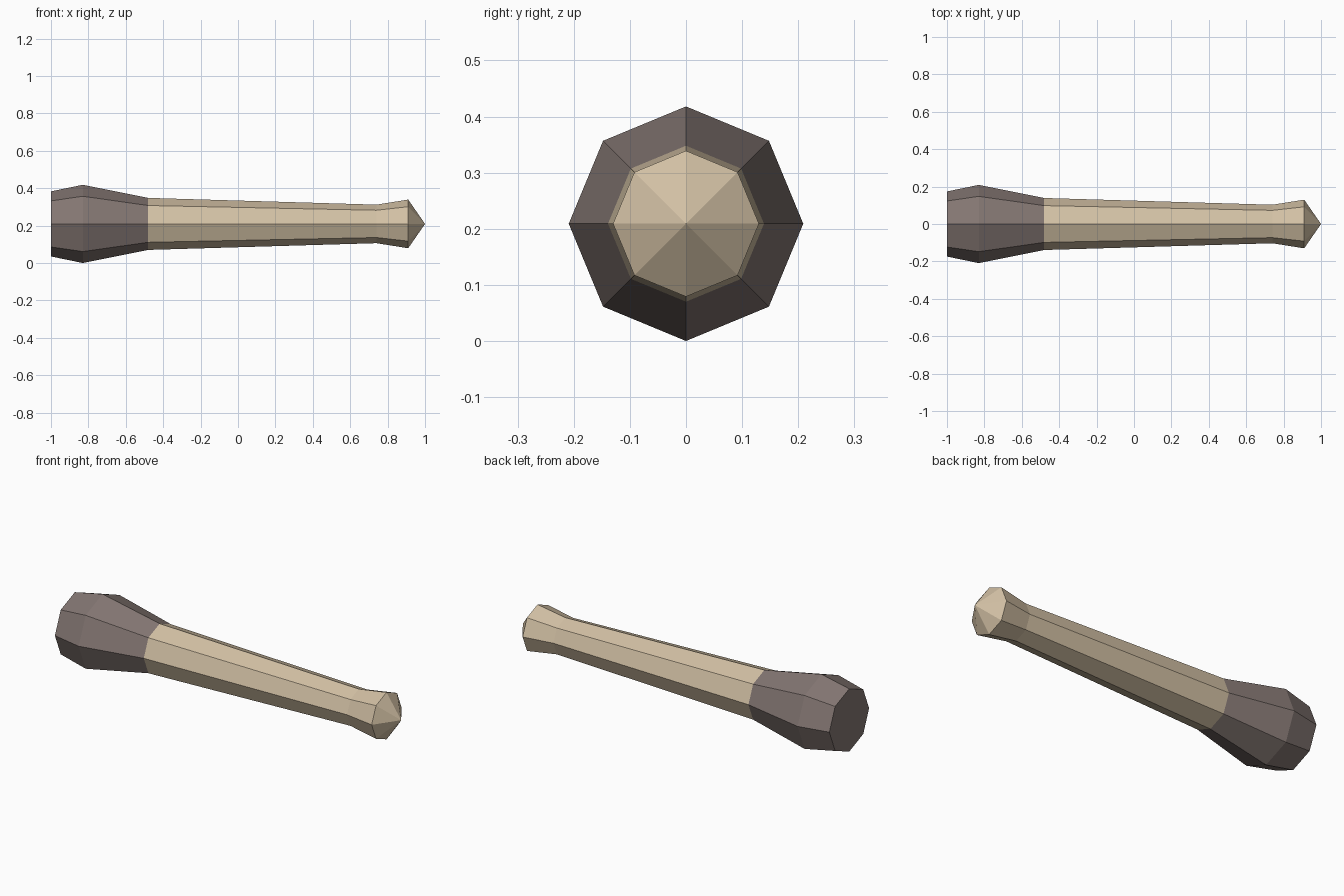
import bpy
import bmesh
from math import cos, sin, pi

SIDES = 8
AXIS_Z = 0.209

cube = bpy.data.objects.get("Cube")
if cube:
    bpy.data.objects.remove(cube, do_unlink=True)


def make_material(name, rgb):
    mat = bpy.data.materials.new(name)
    mat.use_nodes = True
    color = (*rgb, 1.0)
    mat.diffuse_color = color
    mat.node_tree.nodes["Principled BSDF"].inputs["Base Color"].default_value = color
    return mat


def lathe_x(name, profile, mat, cap_start=False, tip_x=None):
    """Loft octagonal rings of (x, radius) along x, with an optional flat cap or point."""
    bm = bmesh.new()
    angles = [2 * pi * i / SIDES for i in range(SIDES)]
    rings = [[bm.verts.new((x, r * cos(a), r * sin(a))) for a in angles]
             for x, r in profile]
    for near, far in zip(rings, rings[1:]):
        for i in range(SIDES):
            j = (i + 1) % SIDES
            bm.faces.new((near[i], near[j], far[j], far[i]))
    if cap_start:
        bm.faces.new(rings[0])
    if tip_x is not None:
        tip = bm.verts.new((tip_x, 0, 0))
        for i in range(SIDES):
            bm.faces.new((rings[-1][i], rings[-1][(i + 1) % SIDES], tip))
    bmesh.ops.recalc_face_normals(bm, faces=bm.faces)
    # Open shells: make sure the side walls face away from the axis
    bm.normal_update()
    wall = bm.faces[0]
    centre = wall.calc_center_median()
    if wall.normal.y * centre.y + wall.normal.z * centre.z < 0:
        bmesh.ops.reverse_faces(bm, faces=bm.faces)
    mesh = bpy.data.meshes.new(name)
    bm.to_mesh(mesh)
    bm.free()
    mesh.materials.append(mat)
    obj = bpy.data.objects.new(name, mesh)
    obj.location.z = AXIS_Z
    bpy.context.collection.objects.link(obj)
    return obj


dark = make_material("dark brown grey", (0.227, 0.181, 0.168))
tan = make_material("pale tan", (0.645, 0.527, 0.371))

# Heavy flared head with a flat end
lathe_x("head", [(-1.0, 0.174), (-0.83, 0.209), (-0.48, 0.139)], dark, cap_start=True)

# Tapered handle ending in a flared, pointed pommel
lathe_x("handle", [(-0.48, 0.139), (0.74, 0.103), (0.91, 0.13)], tan, tip_x=1.0)
